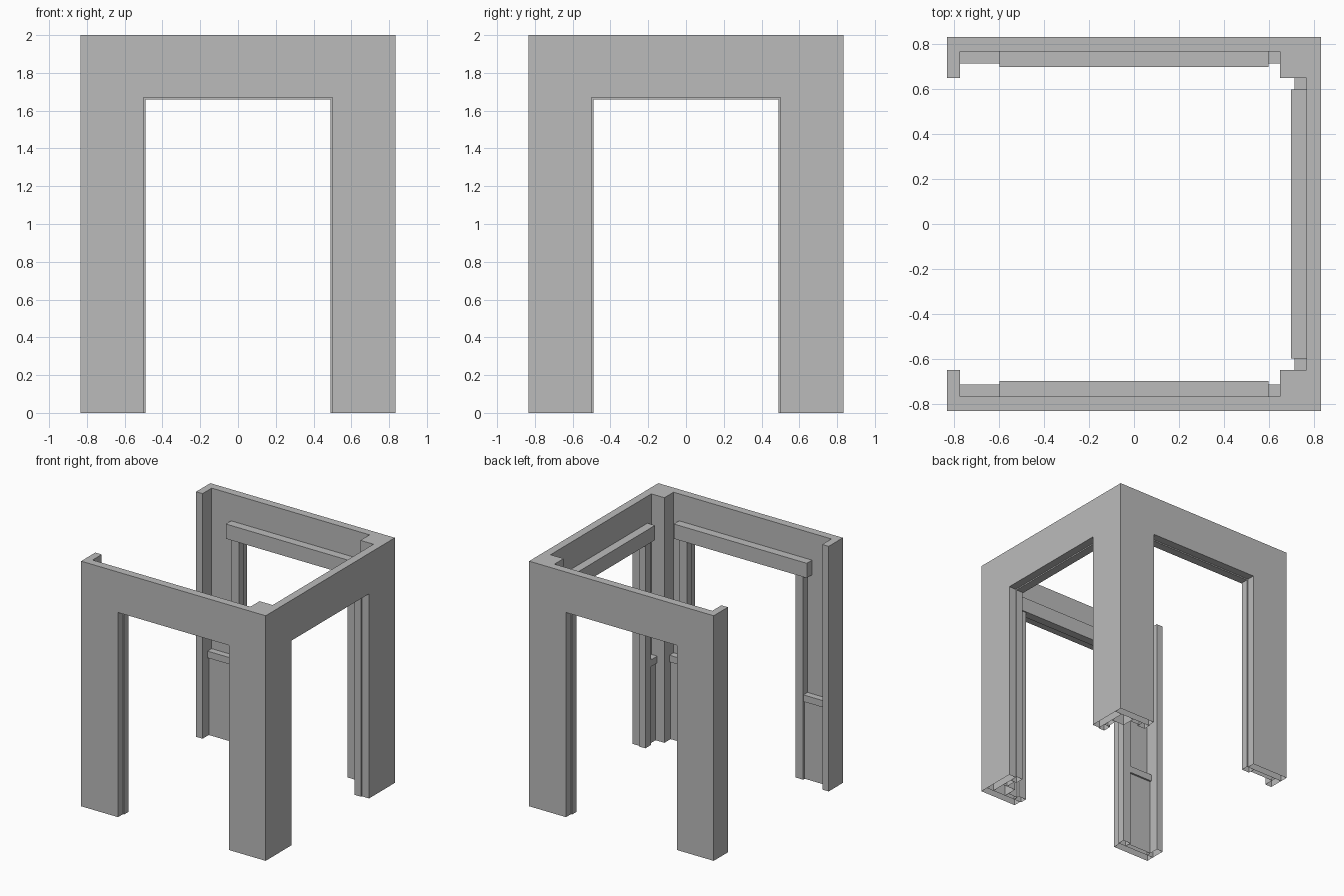
import bpy
import bmesh
from math import radians
from mathutils import Matrix, Vector

cube = bpy.data.objects.get("Cube")
if cube:
    bpy.data.objects.remove(cube, do_unlink=True)

# One plain grey for the whole structure
grey = bpy.data.materials.new("plain grey")
grey.use_nodes = True
grey.diffuse_color = (0.5, 0.5, 0.5, 1)
bsdf = grey.node_tree.nodes["Principled BSDF"]
bsdf.inputs["Base Color"].default_value = grey.diffuse_color
bsdf.inputs["Roughness"].default_value = 0.8

OUT, IN, TOP = 0.833, 0.768, 2.0      # outer face, inner face, wall height
OPEN_X, OPEN_Z = 0.5, 1.67            # half width and height of the doorways
JAMB, HEAD = 0.49, 1.66               # trim stands slightly inside the opening

FRONT = Matrix.Identity(4)
BACK = Matrix.Scale(-1, 4, Vector((0, 1, 0)))
SIDE = Matrix.Rotation(radians(90), 4, 'Z')


def finish(name, bm, place):
    """Place a part, leave its foot open and make it an object."""
    feet = [f for f in bm.faces if all(v.co.z < 1e-5 for v in f.verts)]
    bmesh.ops.recalc_face_normals(bm, faces=bm.faces)
    bmesh.ops.delete(bm, geom=feet, context='FACES_ONLY')
    bm.transform(place)
    if place.determinant() < 0:
        bmesh.ops.reverse_faces(bm, faces=bm.faces)
    mesh = bpy.data.meshes.new(name)
    bm.to_mesh(mesh)
    bm.free()
    mesh.materials.append(grey)
    obj = bpy.data.objects.new(name, mesh)
    bpy.context.collection.objects.link(obj)


def box(name, xs, ys, zs, place):
    bm = bmesh.new()
    bmesh.ops.create_cube(bm, size=1)
    for v in bm.verts:
        v.co = [r[0] if c < 0 else r[1] for c, r in zip(v.co, (xs, ys, zs))]
    finish(name, bm, place)


def extrude(name, outline, direction, place):
    bm = bmesh.new()
    face = bm.faces.new([bm.verts.new(p) for p in outline])
    new = bmesh.ops.extrude_face_region(bm, geom=[face])["geom"]
    verts = [g for g in new if isinstance(g, bmesh.types.BMVert)]
    bmesh.ops.translate(bm, verts=verts, vec=direction)
    finish(name, bm, place)


def wall(label, place, x0, x1):
    # Arched slab with a square doorway
    outline = [(x0, 0), (x0, TOP), (x1, TOP), (x1, 0), (OPEN_X, 0),
               (OPEN_X, OPEN_Z), (-OPEN_X, OPEN_Z), (-OPEN_X, 0)]
    extrude(label + "_wall", [(x, -OUT, z) for x, z in outline],
            (0, OUT - IN, 0), place)
    # Door trim: lintel and two jambs
    box(label + "_lintel", (-0.6, 0.6), (-IN, -0.7), (HEAD, 1.78), place)
    for side, s in (("right", -1), ("left", 1)):
        def span(a, b):
            return sorted((s * a, s * b))
        reach = 0.65 if x1 == OUT and s > 0 or x0 == -IN else 0.775
        box(f"{label}_{side}_jamb", span(JAMB, 0.56), (-IN, -0.71), (0, HEAD), place)
        # Low panel with a rail on top
        box(f"{label}_{side}_panel", span(0.56, reach), (-IN, -0.73), (0, 0.635), place)
        box(f"{label}_{side}_rail", span(0.56, reach), (-IN, -0.715), (0.635, 0.69), place)


wall("front", FRONT, -OUT, OUT)
wall("back", BACK, -OUT, OUT)
wall("side", SIDE, -IN, IN)

for label, place in (("front", FRONT), ("back", BACK)):
    # Inner corner column where two walls meet
    box(label + "_corner_column", (0.65, IN), (-IN, -0.65), (0, TOP), place)
    # Return flange at the open end
    box(label + "_end_flange", (-OUT, -0.775), (-IN, -0.65), (0, TOP), place)
